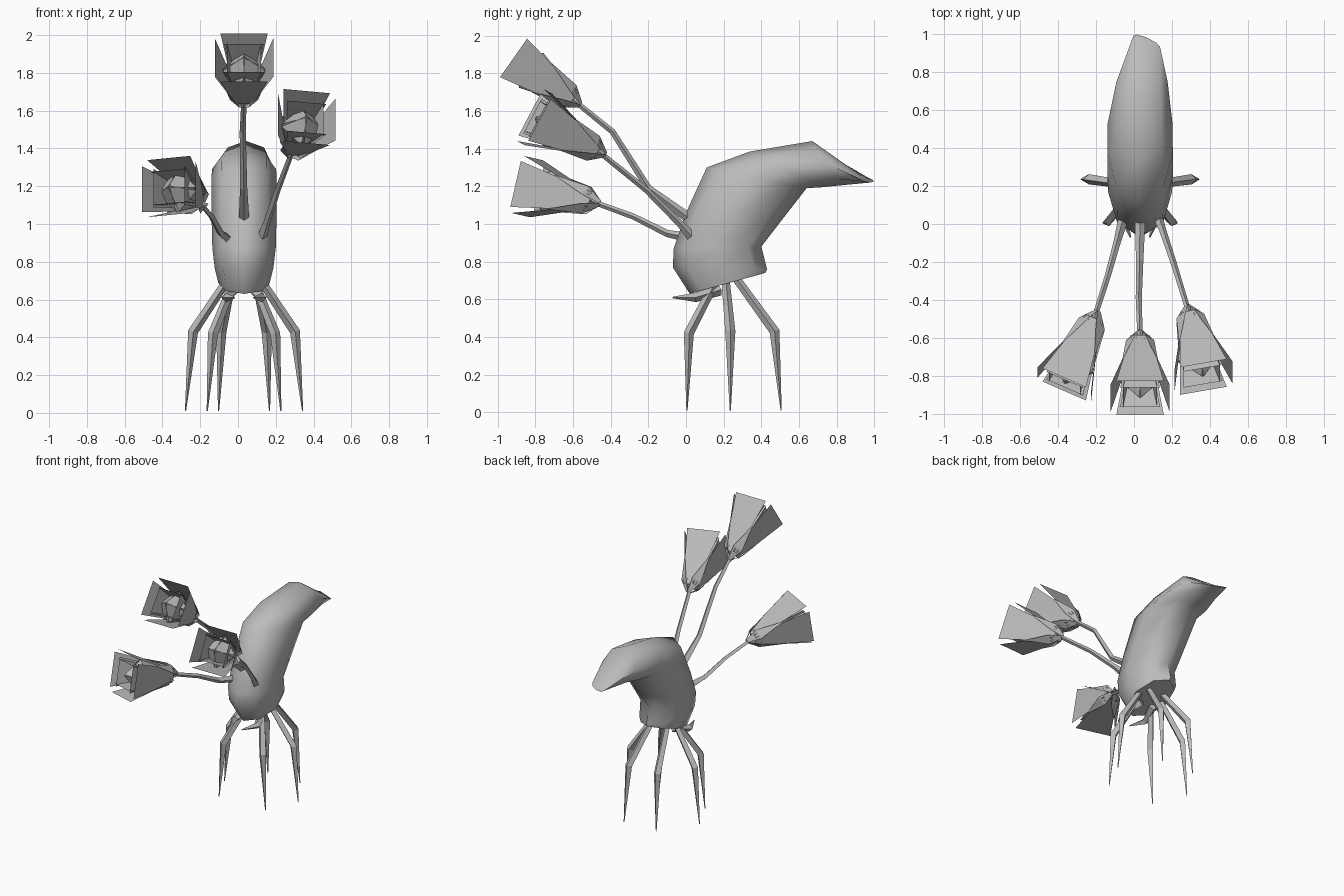
import bpy, math
from mathutils import Vector

if "Cube" in bpy.data.objects:
    bpy.data.objects.remove(bpy.data.objects["Cube"])

CX = 0.032  # the creature's mirror plane
grey = bpy.data.materials.new("mid grey")
grey.diffuse_color = (0.5, 0.5, 0.5, 1)
grey.use_nodes = True
grey.node_tree.nodes["Principled BSDF"].inputs["Base Color"].default_value = grey.diffuse_color


def make(name, verts, faces, smooth=None):
    me = bpy.data.meshes.new(name)
    me.from_pydata([tuple(v) for v in verts], [], faces)
    me.materials.append(grey)
    ob = bpy.data.objects.new(name, me)
    bpy.context.collection.objects.link(ob)
    if smooth:
        bpy.context.view_layer.objects.active = ob
        ob.select_set(True)
        bpy.ops.object.shade_smooth_by_angle(angle=math.radians(smooth))
        ob.select_set(False)
    return ob


def loft(name, rings, smooth=None):
    n = len(rings[0])
    verts = [v for r in rings for v in r]
    faces = [(i * n + j, i * n + (j + 1) % n, (i + 1) * n + (j + 1) % n, (i + 1) * n + j)
             for i in range(len(rings) - 1) for j in range(n)]
    last = (len(rings) - 1) * n
    faces += [tuple(reversed(range(n))), tuple(range(last, last + n))]
    return make(name, verts, faces, smooth)


def tube(name, path, radii, sides=4):
    path = [Vector(p) for p in path]
    rings = []
    for i, p in enumerate(path):
        d = (path[min(i + 1, len(path) - 1)] - path[max(i - 1, 0)]).normalized()
        u = d.cross(Vector((1, 0.05, 0))).normalized()
        w = d.cross(u)
        rings.append([p + radii[i] * (math.cos(a) * u + math.sin(a) * w)
                      for a in (2 * math.pi * k / sides for k in range(sides))])
    return loft(name, rings)


# body: each ring is (front y, z), (back y, z), half width, x shift
body = [((0.02, 0.63), (0.42, 0.74), 0.135, 0),
        ((-0.07, 0.77), (0.43, 0.76), 0.155, 0),
        ((-0.065, 0.87), (0.40, 0.88), 0.168, 0),
        ((0.0, 1.06), (0.50, 1.01), 0.172, 0),
        ((0.11, 1.30), (0.64, 1.19), 0.172, 0),
        ((0.34, 1.385), (0.72, 1.195), 0.17, 0),
        ((0.67, 1.44), (0.82, 1.205), 0.135, 0.01),
        ((0.94, 1.25), (0.98, 1.22), 0.07, 0.035)]
rings = []
for (fy, fz), (by, bz), hw, sx in body:
    ring = []
    for k in range(8):
        a = 2 * math.pi * k / 8
        c, s = math.cos(a), math.sin(a)
        t = (1 - c) / 2
        ring.append((CX + sx + hw * s, fy + (by - fy) * t - (0.03 * s if sx > 0.03 else 0),
                     fz + (bz - fz) * t))
    rings.append(ring)
loft("body", rings, 60)

# legs: hip, knee and foot, mirrored
legs = {"front": [(0.06, 0.15, 0.68), (0.165, 0.015, 0.42), (0.195, 0.005, 0.01)],
        "middle": [(0.09, 0.21, 0.70), (0.27, 0.235, 0.43), (0.31, 0.235, 0.01)],
        "back": [(0.06, 0.26, 0.72), (0.12, 0.47, 0.43), (0.135, 0.505, 0.01)]}
for side, m in (("left", -1), ("right", 1)):
    for part, path in legs.items():
        tube(part + "_leg_" + side, [(CX + m * x, y, z) for x, y, z in path], [0.022, 0.027, 0.003])
    # small jaws under the front
    tube("jaw_" + side, [(CX + m * x, y, z) for x, y, z in
                         [(0.05, 0.18, 0.65), (0.095, 0.05, 0.61), (0.05, -0.07, 0.61)]],
         [0.03, 0.025, 0.004])


def flower(name, base, mouth):
    base = Vector(base)
    d = (Vector(mouth) - base).normalized()
    right = Vector((1, 0, 0))
    right = (right - right.dot(d) * d).normalized()
    up = right.cross(d)
    if up.z < 0:
        up = -up

    def petals(part, turn, profile):
        # four petals; profile rows: distance along axis, radius, half width
        verts, faces = [], []
        for k in range(4):
            a = math.pi / 2 * k + turn
            o = math.cos(a) * right + math.sin(a) * up
            t = -math.sin(a) * right + math.cos(a) * up
            for i, (l, r, w) in enumerate(profile):
                b = len(verts)
                verts += [base + l * d + r * o - w * t, base + l * d + r * o + w * t]
                if i:
                    faces.append((b - 2, b - 1, b + 1, b))
        make(name + "_" + part, verts, faces)

    petals("outer_petals", 0, [(0.0, 0.03, 0.05), (0.385, 0.155, 0.125)])
    petals("inner_petals", 0, [(0.02, 0.02, 0.04), (0.38, 0.09, 0.105)])
    petals("bud", math.pi / 4, [(0.02, 0.02, 0.03), (0.27, 0.085, 0.075), (0.38, 0.0, 0.006)])
    petals("sepals", math.pi / 4, [(-0.05, 0.01, 0.012), (0.03, 0.07, 0.035), (0.20, 0.13, 0.002)])


# three stalks with flower heads: stalk path, then mouth centre
heads = {"middle": ([(CX, 0.03, 1.02), (0.03, -0.2, 1.19), (0.025, -0.39, 1.49), (CX, -0.60, 1.66)],
                    (CX, -0.92, 1.885)),
         "right": ([(0.12, 0.05, 0.91), (0.15, -0.03, 1.0), (0.21, -0.21, 1.18), (0.29, -0.47, 1.39)],
                   (0.37, -0.83, 1.58)),
         "left": ([(-0.05, 0.05, 0.92), (-0.09, -0.10, 0.95), (-0.14, -0.28, 1.04), (-0.21, -0.50, 1.12)],
                  (-0.37, -0.85, 1.20))}
for part, (path, mouth) in heads.items():
    tube(part + "_stalk", path, [0.028, 0.019, 0.016, 0.014])
    flower(part + "_flower", path[-1], mouth)
